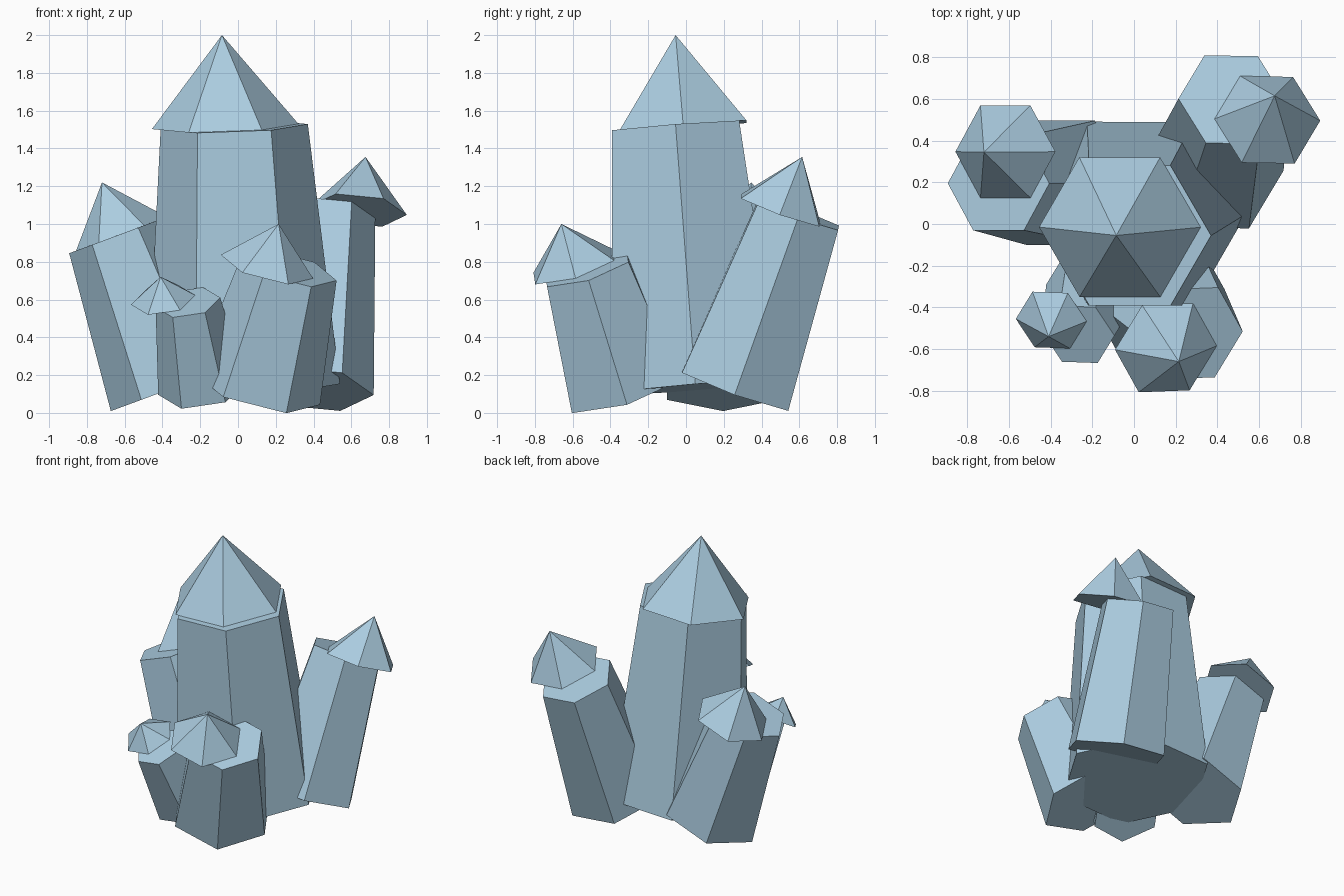
import bpy, bmesh, math
from mathutils import Vector

if "Cube" in bpy.data.objects:
    bpy.data.objects.remove(bpy.data.objects["Cube"])

crystal_blue = bpy.data.materials.new("crystal blue")
crystal_blue.diffuse_color = (0.41, 0.61, 0.75, 1)
crystal_blue.use_nodes = True
crystal_blue.node_tree.nodes["Principled BSDF"].inputs["Base Color"].default_value = crystal_blue.diffuse_color


def hex_ring(bm, centre, radius, turn):
    """Six-sided ring, tilted to face along the crystal's axis."""
    return [bm.verts.new(centre + turn @ Vector((radius * math.cos(a), radius * math.sin(a), 0)))
            for a in (i * math.pi / 3 for i in range(6))]


def finish(bm, name):
    bmesh.ops.recalc_face_normals(bm, faces=bm.faces)
    mesh = bpy.data.meshes.new(name)
    bm.to_mesh(mesh)
    bm.free()
    mesh.materials.append(crystal_blue)
    bpy.context.collection.objects.link(bpy.data.objects.new(name, mesh))


def crystal(name, base, top, r_base, r_top, cap_xy, r_cap, apex):
    base, top, apex = Vector(base), Vector(top), Vector(apex)
    axis = (top - base).normalized()
    turn = Vector((0, 0, 1)).rotation_difference(axis)

    # tapered six-sided shaft
    bm = bmesh.new()
    low = hex_ring(bm, base, r_base, turn)
    high = hex_ring(bm, top, r_top, turn)
    bm.faces.new(low[::-1])
    bm.faces.new(high)
    for i in range(6):
        j = (i + 1) % 6
        bm.faces.new((low[i], low[j], high[j], high[i]))
    finish(bm, name + "_shaft")

    # pointed cap, slid sideways over the shaft's end plane
    dx, dy = cap_xy[0] - top.x, cap_xy[1] - top.y
    centre = top + Vector((dx, dy, -(axis.x * dx + axis.y * dy) / axis.z))
    bm = bmesh.new()
    ring = hex_ring(bm, centre, r_cap, turn)
    tip = bm.verts.new(apex)
    bm.faces.new(ring[::-1])
    for i in range(6):
        bm.faces.new((ring[i], ring[(i + 1) % 6], tip))
    finish(bm, name + "_cap")


# name, base centre, top centre, base radius, top radius, cap centre, cap radius, tip
crystal("main_crystal", (0.03, 0.05, 0.135), (-0.02, -0.055, 1.515), 0.51, 0.39,
        (-0.068, -0.015), 0.388, (-0.085, -0.055, 2.0))
crystal("front_right_crystal", (0.10, -0.325, 0.128), (0.27, -0.525, 0.765), 0.345, 0.26,
        (0.153, -0.594), 0.252, (0.215, -0.66, 1.0))
crystal("back_right_crystal", (0.375, 0.263, 0.128), (0.47, 0.597, 1.055), 0.345, 0.258,
        (0.64, 0.50), 0.255, (0.675, 0.615, 1.355))
crystal("back_left_crystal", (-0.35, 0.197, 0.13), (-0.65, 0.195, 0.936), 0.345, 0.26,
        (-0.617, 0.347), 0.256, (-0.72, 0.345, 1.22))
crystal("small_front_crystal", (-0.19, -0.30, 0.13), (-0.265, -0.53, 0.585), 0.235, 0.173,
        (-0.397, -0.461), 0.172, (-0.41, -0.54, 0.72))
